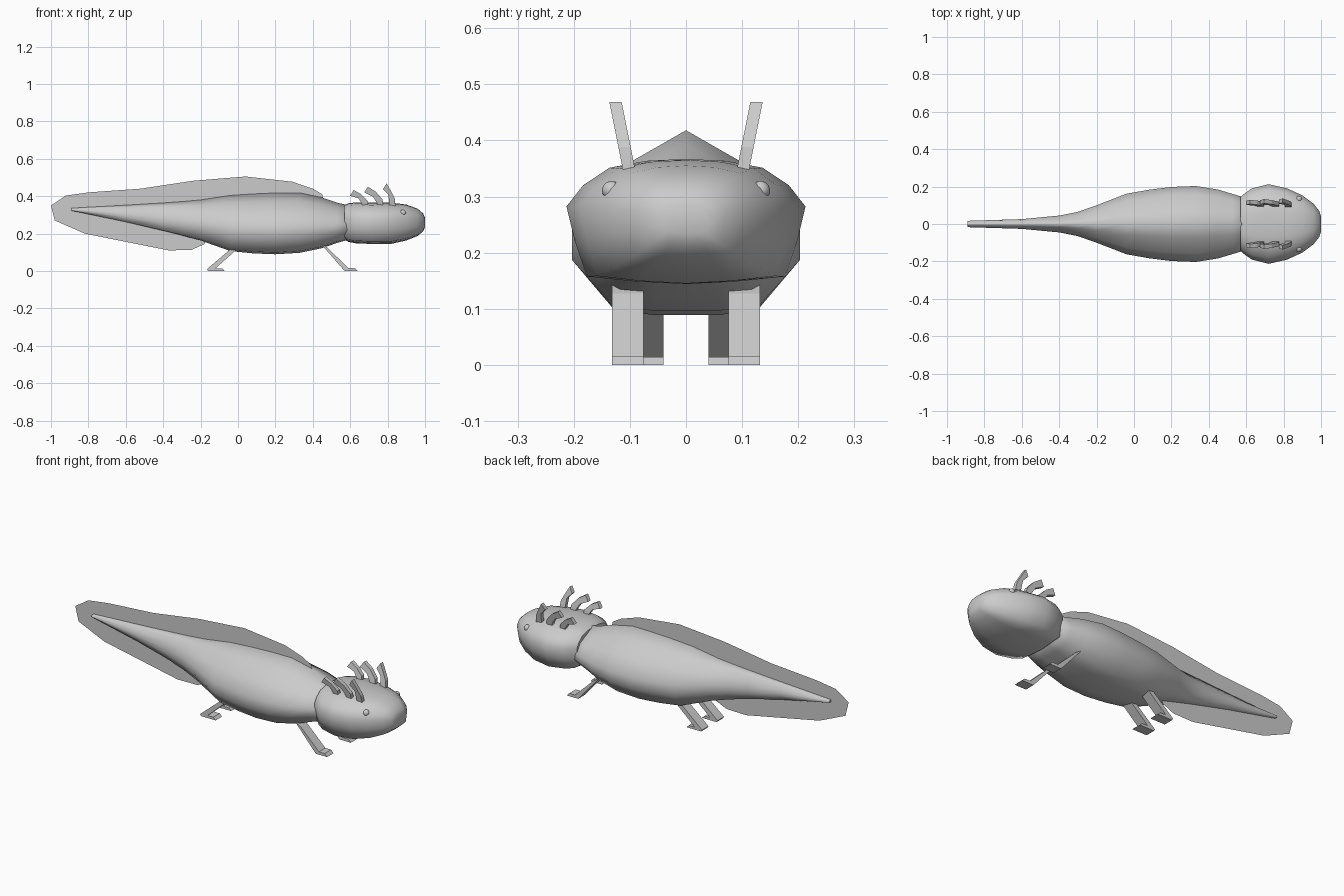
import bpy, bmesh, math
from mathutils import Matrix

if "Cube" in bpy.data.objects:
    bpy.data.objects.remove(bpy.data.objects["Cube"])


def finish(name, bm, smooth=False):
    bmesh.ops.recalc_face_normals(bm, faces=bm.faces)
    mesh = bpy.data.meshes.new(name)
    bm.to_mesh(mesh)
    bm.free()
    for p in mesh.polygons:
        p.use_smooth = smooth
    ob = bpy.data.objects.new(name, mesh)
    bpy.context.collection.objects.link(ob)
    return ob


def loft(name, section, stations):
    # section: half outline (y/width, height fraction); stations: x, half width, bottom, top
    ring = section + [(-y, t) for y, t in section[-2:0:-1]]
    bm = bmesh.new()
    rings = [[bm.verts.new((x, y * w, lo + t * (hi - lo))) for y, t in ring]
             for x, w, lo, hi in stations]
    n = len(ring)
    for a, b in zip(rings, rings[1:]):
        for i in range(n):
            j = (i + 1) % n
            bm.faces.new((a[i], a[j], b[j], b[i]))
    bm.faces.new(rings[0])
    bm.faces.new(rings[-1])
    ob = finish(name, bm, True)
    for p in list(ob.data.polygons)[-2:-1]:
        p.use_smooth = False
    return ob


def slab(name, outline, y_in, y_out, lean=0.0, z0=0.0):
    # side outline (x, z) given thickness in y, leaning outward above z0
    for label, s in (("left", 1), ("right", -1)):
        bm = bmesh.new()
        a, b = [[bm.verts.new((x, s * (y + lean * (z - z0)), z)) for x, z in outline]
                for y in (y_in, y_out)]
        n = len(outline)
        bm.faces.new(a)
        bm.faces.new(b)
        for i in range(n):
            j = (i + 1) % n
            bm.faces.new((a[i], a[j], b[j], b[i]))
        finish(f"{name}_{label}", bm)


# body with tapering tail
loft("body",
     [(0, 1), (.36, .87), (.78, .72), (1, .47), (1, .28), (.65, .03), (.3, 0), (0, 0)],
     [(-.89, .017, .322, .336), (-.6, .026, .262, .352), (-.4, .045, .215, .364),
      (-.3, .065, .19, .371), (-.2, .1, .163, .38), (-.04, .162, .106, .404),
      (.08, .183, .094, .412), (.2, .198, .089, .417), (.33, .203, .097, .418),
      (.45, .184, .122, .392), (.53, .16, .15, .365), (.62, .133, .175, .345)])

# broad head
loft("head",
     [(0, 1), (.33, .985), (.64, .93), (.86, .79), (1, .62), (.93, .34), (.83, .06),
      (.42, .02), (0, 0)],
     [(.57, .145, .17, .35), (.59, .162, .155, .362), (.63, .19, .148, .366), (.72, .213, .144, .367),
      (.82, .19, .145, .365), (.9, .153, .163, .355), (.96, .108, .187, .333),
      (.99, .07, .212, .307), (1.0, .042, .235, .285)])

# thin fin along the back and tail
bm = bmesh.new()
bm.faces.new([bm.verts.new((x, 0, z)) for x, z in [
    (-1, .35), (-.98, .27), (-.82, .2), (-.37, .11), (-.25, .112), (-.18, .143),
    (-.13, .25), (0, .37), (.46, .37), (.45, .41), (.4, .44), (.29, .477), (.04, .505),
    (-.24, .482), (-.52, .44), (-.8, .42), (-.92, .403)]])
finish("fin", bm)

# legs with flat feet
slab("front_leg", [(.44, .148), (.475, .127), (.59, .016), (.625, .016), (.64, 0), (.57, 0)],
     .076, .132)
slab("hind_leg", [(-.03, .125), (.005, .125), (-.12, .014), (-.085, .014), (-.07, 0),
                  (-.16, 0), (-.166, .01)], .04, .096)

# curved gills
for k, (bx, tx, tz) in enumerate([(.68, .607, .432), (.76, .683, .45), (.825, .783, .468)]):
    d, h = bx - tx, tz - .345
    outer = [(bx + .017, .345), (bx + .013, .345 + .35 * h), (bx - .3 * d, .345 + .75 * h), (tx + .012, tz)]
    inner = [(tx - .008, tz - .03), (bx - .5 * d, .345 + .5 * h), (bx - .017, .345 + .17 * h), (bx - .017, .345)]
    slab(f"gill_{k + 1}", outer + inner, .09, .112, .2, .345)

# small eyes
for label, s in (("left", 1), ("right", -1)):
    bm = bmesh.new()
    bmesh.ops.create_uvsphere(bm, u_segments=10, v_segments=6, radius=.017,
                              matrix=Matrix.Translation((.882, s * .133, .311)))
    finish(f"eye_{label}", bm, True)
